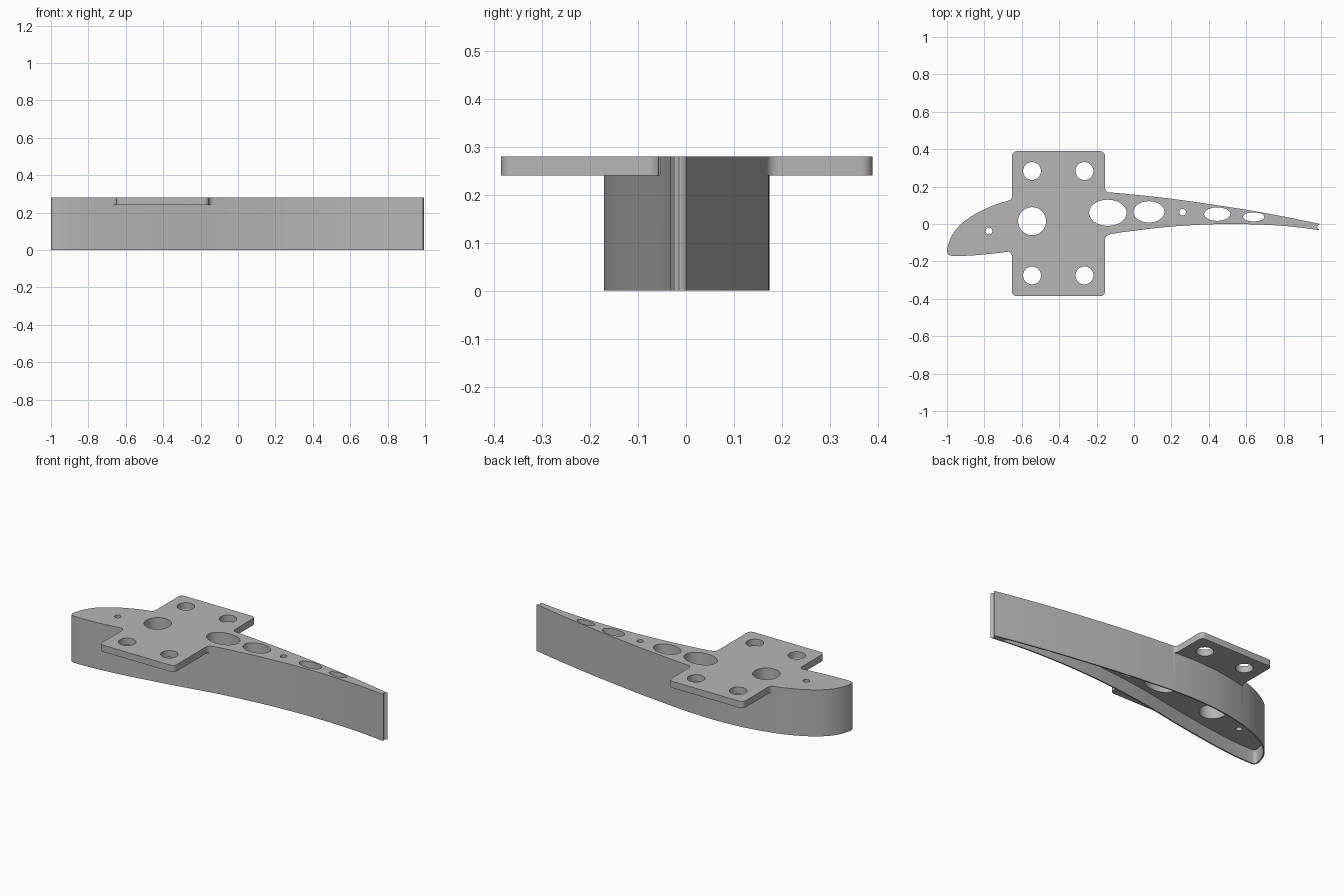
import bpy, bmesh, math
from mathutils import Vector

if "Cube" in bpy.data.objects:
    bpy.data.objects.remove(bpy.data.objects["Cube"], do_unlink=True)

TOP, FLANGE_Z, POCKET_Z, WALL = 0.28, 0.24, 0.085, 0.008

grey = bpy.data.materials.new("machined grey")
grey.use_nodes = True
grey.diffuse_color = (0.47, 0.47, 0.47, 1)
grey.node_tree.nodes["Principled BSDF"].inputs["Base Color"].default_value = (0.47, 0.47, 0.47, 1)


def prism(name, pts, z0, z1):
    """Extrude a closed plan outline between two heights."""
    bm = bmesh.new()
    face = bm.faces.new([bm.verts.new((p[0], p[1], z0)) for p in pts])
    ext = bmesh.ops.extrude_face_region(bm, geom=[face])
    for v in ext["geom"]:
        if isinstance(v, bmesh.types.BMVert):
            v.co.z = z1
    bmesh.ops.recalc_face_normals(bm, faces=bm.faces)
    me = bpy.data.meshes.new(name)
    bm.to_mesh(me)
    bm.free()
    me.materials.append(grey)
    ob = bpy.data.objects.new(name, me)
    bpy.context.collection.objects.link(ob)
    return ob


def combine(base, tool, op):
    """Apply a boolean and discard the tool."""
    tool.hide_render = True
    mod = base.modifiers.new("bool", "BOOLEAN")
    mod.operation, mod.object, mod.solver = op, tool, "EXACT"
    bpy.context.view_layer.objects.active = base
    bpy.ops.object.modifier_apply(modifier=mod.name)
    bpy.data.objects.remove(tool, do_unlink=True)


def arc(cx, cy, rx, ry, a0, a1, n):
    return [(cx + rx * math.cos(math.radians(a0 + (a1 - a0) * i / n)),
             cy + ry * math.sin(math.radians(a0 + (a1 - a0) * i / n))) for i in range(n + 1)]


def spline(keys, steps=5):
    """Catmull-Rom curve through the key points."""
    k = [Vector(p) for p in keys]
    k = [2 * k[0] - k[1]] + k + [2 * k[-1] - k[-2]]
    out = []
    for a, b, c, d in zip(k, k[1:], k[2:], k[3:]):
        for i in range(steps):
            t = i / steps
            out.append(0.5 * (2 * b + (c - a) * t + (2 * a - 5 * b + 4 * c - d) * t ** 2
                              + (3 * b - a - 3 * c + d) * t ** 3))
    return out + [k[-2]]


# Blade section: upper edge, rounded nose, lower edge
section = spline([(0.995, 0), (0.8, 0.04), (0.6, 0.076), (0.4, 0.107), (0.2, 0.135),
                  (0, 0.157), (-0.15, 0.17), (-0.32, 0.174), (-0.5, 0.16), (-0.65, 0.13),
                  (-0.75, 0.1), (-0.85, 0.053), (-0.93, -0.005), (-0.975, -0.065),
                  (-0.998, -0.13), (-0.996, -0.158), (-0.975, -0.17), (-0.9, -0.17),
                  (-0.8, -0.163), (-0.65, -0.145), (-0.4, -0.105), (-0.13, -0.055),
                  (0, -0.036), (0.2, -0.014), (0.4, -0.002), (0.6, -0.001),
                  (0.8, -0.01), (0.99, -0.032)])
notch = [(0.981, -0.023), (0.979, -0.015), (0.983, -0.007)]
body = prism("blade_body", section + notch, 0, TOP)

# Recess underneath leaves a thin skirt
inset = []
for a, b, c in zip(section, section[1:], section[2:]):
    t = (c - a).normalized()
    inset.append(b + WALL * Vector((-t.y, t.x)))
pocket = prism("pocket_cutter", inset[1:-1], -0.1, POCKET_Z)
combine(body, pocket, "DIFFERENCE")

# Mounting flange with rounded corners
x0, x1, y0, y1, r = -0.652, -0.155, -0.386, 0.389, 0.025
corners = [(x1 - r, y1 - r), (x0 + r, y1 - r), (x0 + r, y0 + r), (x1 - r, y0 + r)]
plan = []
for i, (cx, cy) in enumerate(corners):
    plan += arc(cx, cy, r, r, 90 * i, 90 * i + 90, 6)
combine(body, prism("flange", plan, FLANGE_Z, TOP), "UNION")

# Concave fillets where flange and blade meet
f = 0.028
for cx, cy, sx, sy in [(x1, 0.166, 1, 1), (x1, -0.057, 1, -1),
                       (x0, 0.122, -1, 1), (x0, -0.146, -1, -1)]:
    curve = [(cx + sx * (f - f * math.cos(a * math.pi / 12)),
              cy + sy * (f - f * math.sin(a * math.pi / 12))) for a in range(7)]
    back = [(cx + sx * f, cy - sy * 0.02), (cx - sx * 0.02, cy - sy * 0.02),
            (cx - sx * 0.02, cy + sy * f)]
    combine(body, prism("fillet", curve + back, FLANGE_Z, TOP), "UNION")

# Bolt holes, bore, pin holes and lightening slots
holes = [(x, y, 0.048, 0.048) for x in (-0.545, -0.265) for y in (-0.275, 0.283)]
holes += [(-0.545, 0.015, 0.075, 0.075), (-0.775, -0.037, 0.018, 0.018),
          (-0.14, 0.06, 0.1, 0.07), (0.08, 0.065, 0.083, 0.057), (0.26, 0.063, 0.018, 0.018),
          (0.445, 0.053, 0.07, 0.036), (0.64, 0.038, 0.057, 0.024)]
for cx, cy, rx, ry in holes:
    combine(body, prism("hole_cutter", arc(cx, cy, rx, ry, 0, 360, 40)[:-1], -0.1, 0.4),
            "DIFFERENCE")

bpy.ops.object.select_all(action="DESELECT")
body.select_set(True)
bpy.context.view_layer.objects.active = body
bpy.ops.object.shade_smooth_by_angle(angle=math.radians(30))
